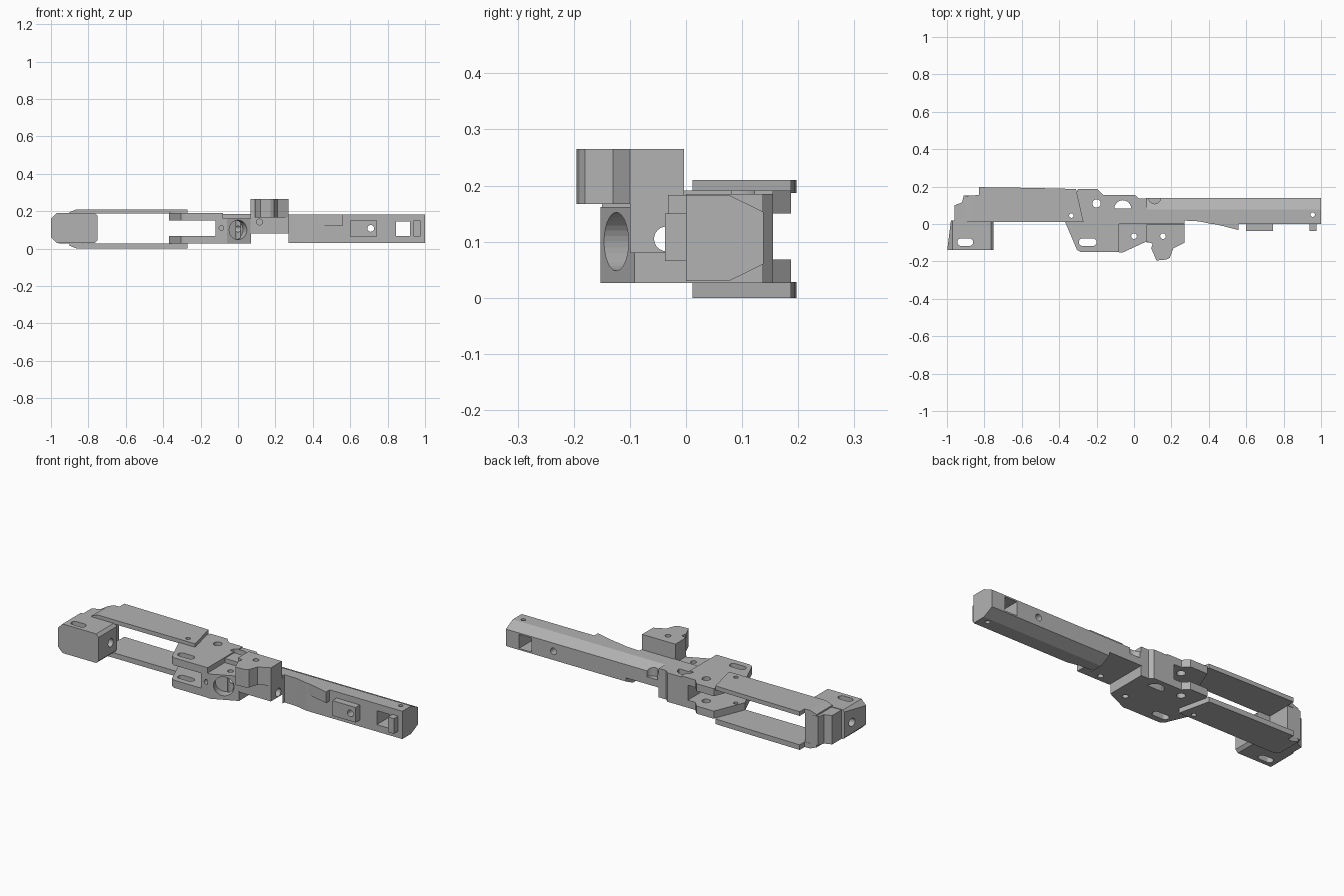
import bpy, bmesh, math
from mathutils import Matrix

if "Cube" in bpy.data.objects:
    bpy.data.objects.remove(bpy.data.objects["Cube"])

grey = bpy.data.materials.new("plain grey")
grey.diffuse_color = (0.45, 0.45, 0.45, 1)
grey.use_nodes = True
grey.node_tree.nodes["Principled BSDF"].inputs["Base Color"].default_value = grey.diffuse_color


def prism(name, pts, lo, hi, axis="z"):
    """Extrude a 2D outline along an axis."""
    place = {"x": lambda a, b, c: (c, a, b),
             "y": lambda a, b, c: (a, c, b),
             "z": lambda a, b, c: (a, b, c)}[axis]
    bm = bmesh.new()
    face = bm.faces.new([bm.verts.new(place(a, b, lo)) for a, b in pts])
    new = bmesh.ops.extrude_face_region(bm, geom=[face])["geom"]
    bmesh.ops.translate(bm, vec=place(0, 0, hi - lo),
                        verts=[v for v in new if isinstance(v, bmesh.types.BMVert)])
    bmesh.ops.recalc_face_normals(bm, faces=bm.faces)
    me = bpy.data.meshes.new(name)
    bm.to_mesh(me)
    bm.free()
    me.materials.append(grey)
    ob = bpy.data.objects.new(name, me)
    bpy.context.collection.objects.link(ob)
    return ob


def rect(a0, a1, b0, b1):
    return [(a0, b0), (a1, b0), (a1, b1), (a0, b1)]


def arc(cx, cy, r, start=0, end=360, n=24):
    steps = n if end - start == 360 else n + 1
    return [(cx + r * math.cos(math.radians(start + (end - start) * i / n)),
             cy + r * math.sin(math.radians(start + (end - start) * i / n))) for i in range(steps)]


def slot(x0, x1, y, r):
    return arc(x0 + r, y, r, 90, 270, 12) + arc(x1 - r, y, r, -90, 90, 12)


def cut(ob, *cutters):
    for c in cutters:
        c.hide_render = True
        c.display_type = "WIRE"
        m = ob.modifiers.new("cut", "BOOLEAN")
        m.operation, m.solver, m.object = "DIFFERENCE", "EXACT", c


# Lengthwise bore shared by the front parts
bore = prism("bore_cutter", arc(-0.035, 0.105, 0.022), -1.2, 0.2, "x")

# Left end block, chamfered at its outer end
end_block = prism("end_block", [(-1, 0.06), (-0.97, 0.03), (-0.765, 0.03), (-0.75, 0.045),
                                (-0.75, 0.175), (-0.765, 0.19), (-0.97, 0.19), (-1, 0.16)],
                  -0.14, 0.02, "y")
cut(end_block, bore, prism("end_slot_cutter", slot(-0.945, -0.86, -0.097, 0.02), -0.1, 0.4),
    prism("end_taper_cutter", [(-1.0, -0.15), (-0.975, 0.05), (-1.1, 0.05), (-1.1, -0.15)], -0.1, 0.4))

# Post joining the two side plates
prism("end_post", [(-0.96, 0.015), (-0.96, 0.1), (-0.92, 0.115), (-0.91, 0.152),
                   (-0.83, 0.152), (-0.83, 0.015)], 0.028, 0.187)

# Thin upper and lower plates
plate_outline = [(-0.9, 0.012), (-0.9, 0.15), (-0.83, 0.155), (-0.83, 0.197), (-0.55, 0.193),
                 (-0.31, 0.187), (-0.27, 0.012)]
for side, lo, hi in (("upper", 0.187, 0.21), ("lower", 0.0, 0.028)):
    plate = prism(side + "_plate", plate_outline, lo, hi)
    edge = [(-1, 0.18), (-0.92, 0.187), (-0.86, 0.211), (-0.86, 0.25), (-1, 0.25)]
    if side == "lower":
        edge = [(x, 0.21 - z) for x, z in edge]
    cut(plate, prism(side + "_plate_bevel_cutter", edge, -0.1, 0.3, "y"),
        prism(side + "_plate_pin_cutter", arc(-0.335, 0.045, 0.012), lo - 0.1, hi + 0.1))

# Forked centre arms with slotted wings
arm_outline = [(-0.37, 0.015), (-0.305, -0.138), (-0.285, -0.15), (-0.08, -0.15), (-0.08, 0.155),
               (-0.165, 0.155), (-0.195, 0.187), (-0.3, 0.187)]
for side, lo, hi in (("upper", 0.15, 0.191), ("lower", 0.026, 0.068)):
    arm = prism(side + "_arm", arm_outline, lo, hi)
    cut(arm, prism(side + "_arm_slot_cutter", slot(-0.295, -0.2, -0.097, 0.02), lo - 0.1, hi + 0.1),
        prism(side + "_arm_hole_cutter", arc(-0.2, 0.11, 0.022), lo - 0.1, hi + 0.1),
        prism(side + "_arm_pin_cutter", arc(-0.335, 0.045, 0.012), lo - 0.1, hi + 0.1),
        prism(side + "_arm_window_cutter", arc(-0.06, 0.082, 0.045, 0, 180), lo - 0.1, hi + 0.1))

# Web closing the fork
web = prism("fork_web", rect(-0.12, -0.08, -0.15, 0.155), 0.068, 0.15)
cut(web, bore, prism("web_screw_cutter", arc(-0.088, 0.11, 0.013), -0.2, -0.12, "y"),
    prism("web_window_cutter", arc(-0.06, 0.082, 0.045, 0, 180), -0.1, 0.3))

# Centre body behind the boss
body = prism("centre_body", [(-0.08, 0), (0.07, 0), (0.07, 0.137), (0.025, 0.137),
                             (0.005, 0.155), (-0.08, 0.155)], 0.026, 0.185)
cut(body, prism("body_window_cutter", arc(-0.06, 0.082, 0.045, 0, 180), -0.1, 0.3))

# Front boss with a round pocket in its slanted face
boss = prism("front_boss", [(-0.08, 0), (-0.08, -0.152), (-0.06, -0.152), (0.07, -0.092), (0.07, 0)],
             0.026, 0.162)
pocket = prism("pocket_cutter", arc(0, 0, 0.052, n=32), -0.03, 0.05, "y")
pocket.matrix_world = Matrix.Translation((0, -0.124, 0.1)) @ Matrix.Rotation(math.atan2(0.06, 0.13), 4, "Z")
cut(boss, bore, pocket, prism("boss_hole_cutter", arc(0, -0.065, 0.015), -0.1, 0.3))

# Raised clamp block and its support
clamp_hole = prism("clamp_hole_cutter", arc(0.155, -0.065, 0.015), -0.1, 0.4)
clamp = prism("clamp_block", [(0.068, -0.004), (0.068, -0.095), (0.1, -0.105), (0.092, -0.13), (0.12, -0.195),
                              (0.175, -0.19), (0.192, -0.18), (0.21, -0.13), (0.27, -0.1), (0.27, -0.004)],
              0.167, 0.265)
cut(clamp, clamp_hole)
support = prism("clamp_support", rect(0.068, 0.27, -0.1, 0.005), 0.08, 0.167)
cut(support, clamp_hole, prism("support_bore_cutter", arc(-0.035, 0.105, 0.022), 0, 0.4, "x"),
    prism("support_screw_cutter", arc(0.115, 0.142, 0.016), -0.2, -0.05, "y"))

# Long beam with chamfered rear edges
beam = prism("beam", [(0, 0.03), (0, 0.183), (0.077, 0.183), (0.138, 0.153),
                      (0.138, 0.06), (0.077, 0.03)], 0.065, 1.0, "x")
screw = prism("screw_cutter", arc(0.71, 0.108, 0.018), -0.2, 0.3, "y")
cut(beam, screw,
    prism("beam_window_cutter", rect(0.845, 0.92, 0.068, 0.145), -0.2, 0.3, "y"),
    prism("beam_relief_cutter", rect(0.05, 0.27, -0.1, 0.08), -0.2, 0.3, "y"),
    prism("beam_front_cutter", [(0.271, -0.1), (0.271, 0.018), (0.35, 0.014), (0.42, -0.001), (0.42, -0.1)], -0.1, 0.4),
    prism("beam_notch_cutter", arc(0.11, 0.14, 0.032), 0.12, 0.3),
    prism("beam_pin_cutter", arc(0.955, 0.05, 0.012), -0.1, 0.4))

# Front details of the beam: ramp, screw pad and end tab
prism("beam_ramp", [(0.36, 0.016), (0.48, -0.012), (0.558, -0.032), (0.558, 0.02)], 0.122, 0.183)
pad = prism("screw_pad", rect(0.6, 0.742, 0.066, 0.149), -0.037, 0.005, "y")
cut(pad, screw)
prism("end_tab", rect(0.938, 0.975, 0.066, 0.15), -0.037, 0.005, "y")
